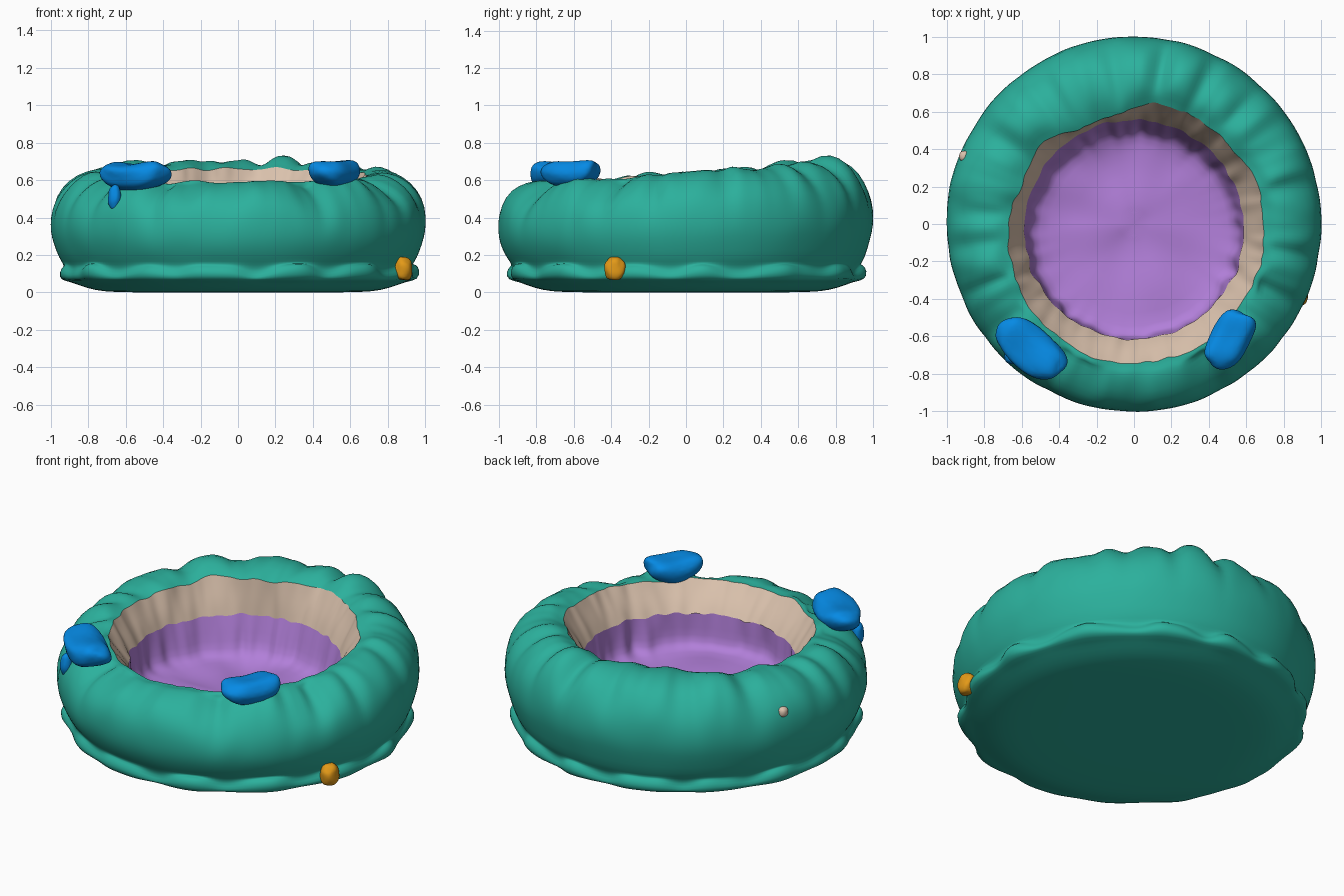
import bpy, bmesh
from math import sin, cos, pi, radians, exp, floor
from mathutils import Vector, noise

cube = bpy.data.objects.get("Cube")
if cube:
    bpy.data.objects.remove(cube)


def material(name, *rgb):
    col = [(c / 255) ** 2.2 for c in rgb] + [1]
    m = bpy.data.materials.new(name)
    m.use_nodes = True
    m.diffuse_color = col
    bsdf = m.node_tree.nodes["Principled BSDF"]
    bsdf.inputs["Base Color"].default_value = col
    bsdf.inputs["Roughness"].default_value = 0.8
    return m


GREEN = material("teal fabric", 47, 175, 155)
TAN = material("tan lining", 217, 192, 171)
PURPLE = material("purple cushion", 176, 126, 216)
BLUE = material("blue fabric", 14, 137, 228)
ORANGE = material("orange tag", 226, 152, 30)

SEGMENTS = 144
# Radius of the opening every 20 degrees, starting at +x
OPENING = [.69, .69, .66, .66, .65, .59, .585, .655, .63,
           .67, .69, .72, .73, .75, .74, .74, .72, .71]
# Angles of the gathered creases in the fabric
CREASES = [14, 47, 64, 80, 128, 187, 203, 218, 242, 298, 322, 334, 350]


def opening(a):
    t = (a / (2 * pi) * len(OPENING)) % len(OPENING)
    i, f = floor(t), t % 1
    f = f * f * (3 - 2 * f)
    return OPENING[i] * (1 - f) + OPENING[(i + 1) % len(OPENING)] * f


def crease(a):
    total = 0
    for c in CREASES:
        d = (a - radians(c) + pi) % (2 * pi) - pi
        total += exp(-(d / 0.04) ** 2)
    return total


def wobble(a, scale, seed):
    return noise.noise(Vector((cos(a) * scale, sin(a) * scale, seed)))


def rim_points(a):
    """Rim height, fabric edge and cushion edge at one angle."""
    top = .652 + .062 * sin(a) + .025 * wobble(a, 5, 1)
    ro = opening(a) + .012 * wobble(a, 9, 4) + .012 * wobble(a, 18, 5)
    zo = top - .028 - .026 * sin(a)
    rp = min(.585 - .03 * sin(a) + .018 * wobble(a, 8, 7), ro - .02)
    zp = .445 + .01 * sin(a) + .02 * wobble(a, 10, 9)
    return top, ro, zo, rp, zp


def bolster_section(a):
    top, ro, zo, rp, zp = rim_points(a)
    ruffle = .013 * sin(14 * a) + .025 * wobble(a, 6, 2)
    c = crease(a)
    pts = [(.4, 0), (.67, 0), (.77, .012), (.85, .038), (.9, .058),
           (.948 + ruffle, .066), (.958 + ruffle, .1 + ruffle),
           (.935 + ruffle, .132 + ruffle), (.93, .148), (.955, .18)]
    wall = [(.985, .4, .1), (1.002, .5, .15), (1.004, .62, .25),
            (.985, .76, .5), (.925, .89, .85), (.845, .975, 1),
            ((ro + .84) / 2, 1, 1)]
    for r, h, w in wall:
        n = (wobble(a, 5, 10 + h * 2) + .6 * wobble(a, 11, 20 + h * 4)) * w
        pts.append((r + .025 * n - .02 * c * w, h * top + .035 * n - .03 * c * w))
    return pts + [(ro + .03, zo * .7 + top * .3), (ro, zo)]


def lining_section(a):
    top, ro, zo, rp, zp = rim_points(a)
    pleat = .01 * wobble(a, 9, 30)
    return [(ro, zo), (ro * .7 + rp * .3 + pleat, zo * .7 + zp * .3),
            (ro * .3 + rp * .7 + pleat, zo * .35 + zp * .65), (rp, zp)]


def cushion_section(a):
    top, ro, zo, rp, zp = rim_points(a)
    pleat = .035 * wobble(a, 8, 40)
    # The wall leans in further at the back
    lean = .03 + .025 * sin(a)
    pts = [(rp, zp), (rp - lean * .5 + pleat * .6, zp * .55 + .115),
           (rp - lean + pleat, .265), (rp - lean - .04, .23)]
    for r in (.38, .26, .13):
        p = Vector((cos(a) * r * 4, sin(a) * r * 4, 3))
        pts.append((r, .215 + .04 * noise.noise(p)))
    return pts


def add_object(name, bm, mat):
    for f in bm.faces:
        f.smooth = True
    me = bpy.data.meshes.new(name)
    bm.to_mesh(me)
    bm.free()
    me.materials.append(mat)
    ob = bpy.data.objects.new(name, me)
    bpy.context.collection.objects.link(ob)
    soften = ob.modifiers.new("soften", "SUBSURF")
    soften.levels = soften.render_levels = 1
    return ob


def loft(name, section, mat, cap_start=None, cap_end=None):
    bm = bmesh.new()
    cols = []
    for i in range(SEGMENTS):
        a = 2 * pi * i / SEGMENTS
        cols.append([bm.verts.new((r * cos(a), r * sin(a), z)) for r, z in section(a)])
    if cap_start is not None:
        start = bm.verts.new((0, 0, cap_start))
    if cap_end is not None:
        end = bm.verts.new((0, 0, cap_end))
    for i, col in enumerate(cols):
        nxt = cols[(i + 1) % SEGMENTS]
        for j in range(len(col) - 1):
            bm.faces.new((col[j], nxt[j], nxt[j + 1], col[j + 1]))
        if cap_start is not None:
            bm.faces.new((start, nxt[0], col[0]))
        if cap_end is not None:
            bm.faces.new((col[-1], nxt[-1], end))
    return add_object(name, bm, mat)


def lump(name, mat, centre, size, turn=0, bend=0, rough=0):
    """Soft ellipsoid, optionally bent up at both ends."""
    bm = bmesh.new()
    bmesh.ops.create_icosphere(bm, subdivisions=3, radius=1)
    for v in bm.verts:
        n = 1 + rough * noise.noise(v.co * 1.3 + Vector(centre) * 5)
        # Blunt the ends so the lump reads as a stuffed pad
        x, y, z = [abs(c) ** .85 * (1 if c > 0 else -1) * n for c in v.co]
        v.co = (x * size[0], y * size[1], z * size[2] + bend * (x * x - .4))
    ob = add_object(name, bm, mat)
    ob.location = centre
    ob.rotation_euler.z = radians(turn)
    return ob


# Padded ring with its ruffled base seam, inner lining and sunken cushion
loft("bolster", bolster_section, GREEN, cap_start=0.0)
loft("inner_lining", lining_section, TAN)
loft("seat_cushion", cushion_section, PURPLE, cap_end=.215)

# Blue lumps draped over the front rim
lump("right_blue_lump", BLUE, (-.55, -.67, .632), (.215, .12, .078), -40, .045, .2)
lump("right_blue_tail", BLUE, (-.66, -.71, .51), (.034, .04, .065), 0, 0, .2)
lump("left_blue_lump", BLUE, (.51, -.62, .642), (.17, .108, .075), 62, .03, .2)

# Small tags on the outside
lump("orange_tag", ORANGE, (.882, -.38, .128), (.052, .056, .066), 0, 0, .2)
lump("tan_button", TAN, (-.905, .362, .505), (.03, .03, .03))
